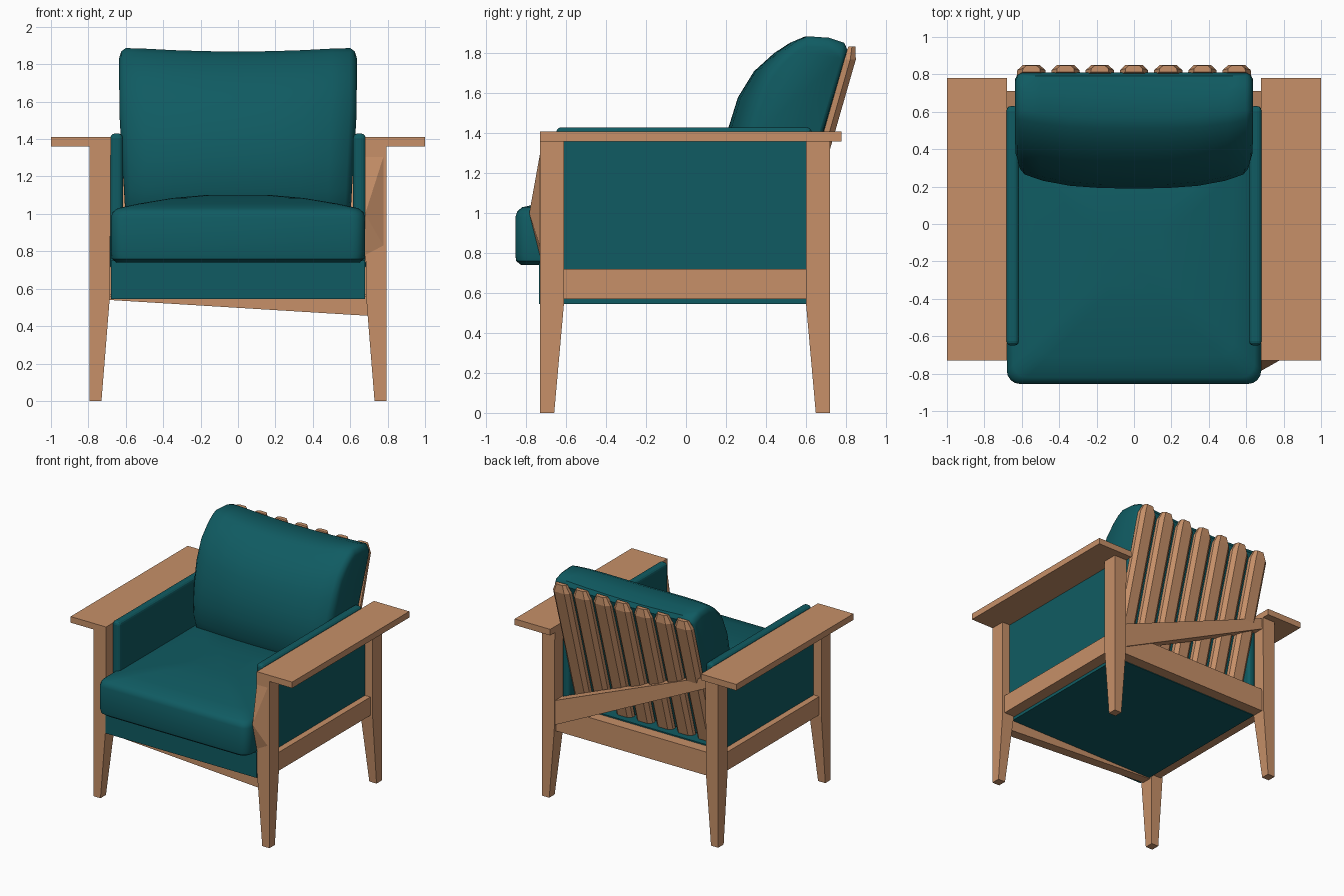
import bpy, bmesh, math

if "Cube" in bpy.data.objects:
    bpy.data.objects.remove(bpy.data.objects["Cube"])


def material(name, rgb):
    m = bpy.data.materials.new(name)
    m.diffuse_color = (*rgb, 1)
    m.use_nodes = True
    m.node_tree.nodes["Principled BSDF"].inputs["Base Color"].default_value = m.diffuse_color
    return m


WOOD = material("light_wood", (0.57, 0.28, 0.14))
TEAL = material("teal_fabric", (0.005, 0.105, 0.122))


def finish(name, bm, mat, smooth=None):
    bmesh.ops.recalc_face_normals(bm, faces=bm.faces)
    me = bpy.data.meshes.new(name)
    bm.to_mesh(me)
    bm.free()
    me.materials.append(mat)
    ob = bpy.data.objects.new(name, me)
    bpy.context.collection.objects.link(ob)
    if smooth:
        bpy.ops.object.select_all(action='DESELECT')
        ob.select_set(True)
        bpy.context.view_layer.objects.active = ob
        bpy.ops.object.shade_smooth_by_angle(angle=math.radians(smooth))
    return ob


def loft(name, rings, mat, smooth=None):
    """Skin a list of equal-length closed rings and cap both ends."""
    bm = bmesh.new()
    vs = [[bm.verts.new(p) for p in r] for r in rings]
    n = len(rings[0])
    for a, b in zip(vs, vs[1:]):
        for i in range(n):
            j = (i + 1) % n
            bm.faces.new((a[i], a[j], b[j], b[i]))
    bm.faces.new(vs[0])
    bm.faces.new(vs[-1])
    return finish(name, bm, mat, smooth)


def rect(x0, x1, y0, y1, z):
    return [(x0, y0, z), (x1, y0, z), (x1, y1, z), (x0, y1, z)]


def box(name, x, y, z, mat, bevel=0):
    ob = loft(name, [rect(*x, *y, z[0]), rect(*x, *y, z[1])], mat)
    if bevel:
        b = ob.modifiers.new("bevel", 'BEVEL')
        b.width, b.segments = bevel, 3
    return ob


def rounded(x, y0, y1, r, z):
    """Rounded rectangle ring, symmetric in x."""
    pts = []
    for k, (cx, cy) in enumerate([(x - r, y1 - r), (r - x, y1 - r),
                                  (r - x, y0 + r), (x - r, y0 + r)]):
        for i in range(5):
            a = math.radians(90 * k + 22.5 * i)
            pts.append((cx + r * math.cos(a), cy + r * math.sin(a), z))
    return pts


def hull(name, pts, mat):
    bm = bmesh.new()
    for p in pts:
        bm.verts.new(p)
    bmesh.ops.convex_hull(bm, input=bm.verts)
    return finish(name, bm, mat)


# Legs, arms, side rails and side panels on both sides
for s, side in ((-1, "left"), (1, "right")):
    for label, yf, yt in (("front", (-0.73, -0.66), (-0.73, -0.61)),
                          ("rear", (0.65, 0.72), (0.60, 0.72))):
        loft(f"{label}_leg_{side}",
             [rect(s * 0.73, s * 0.795, *yf, 0),
              rect(s * 0.685, s * 0.795, *yt, 0.56),
              rect(s * 0.68, s * 0.795, *yt, 1.37)], WOOD)
    box(f"armrest_{side}", (s * 0.68, s * 1.0), (-0.73, 0.78), (1.36, 1.41), WOOD)
    box(f"side_rail_{side}", (s * 0.68, s * 0.775), (-0.62, 0.61), (0.57, 0.72), WOOD)
    box(f"side_panel_{side}", (s * 0.66, s * 0.725), (-0.62, 0.61), (0.70, 1.36), TEAL)
    pad = box(f"arm_pad_{side}", (s * 0.615, s * 0.683), (-0.65, 0.63), (0.70, 1.43),
              TEAL, 0.025)

# Upholstered seat base and back rail
box("seat_base", (-0.68, 0.68), (-0.735, 0.61), (0.545, 0.75), TEAL)
box("back_rail", (-0.69, 0.69), (0.60, 0.70), (0.55, 0.74), WOOD)

# Sloping front rail, diagonal back brace and faceted front leg corner
hull("front_rail", [(x, y, z) for y in (-0.71, -0.63)
                    for x, z in ((-0.69, 0.56), (-0.69, 0.54), (0.70, 0.56), (0.70, 0.455))], WOOD)
hull("back_brace", [(x, y, z) for y in (0.62, 0.71)
                    for x, z in ((0.69, 0.60), (0.69, 0.80), (-0.69, 1.27), (-0.69, 1.36))], WOOD)
hull("front_leg_corner", [(0.68, -0.785, 1.0), (0.795, -0.72, 1.36), (0.68, -0.72, 1.36),
                          (0.795, -0.72, 0.80), (0.68, -0.72, 0.74)], WOOD)

# Domed seat cushion
loft("seat_cushion",
     [rounded(0.68 - d, -0.855 + d, 0.50 - d, 0.07, z) for d, z in
      ((0.03, 0.74), (0.005, 0.76), (0, 0.79), (0, 0.98), (0.01, 1.01), (0.035, 1.03),
       (0.15, 1.055), (0.33, 1.085), (0.5, 1.10))], TEAL, 40)


# Back cushion: side profile lofted across the width, thinner at the edges
def lean(z):
    return 0.695 + 0.285 * (z - 1.41)


PROFILE = [(0.50, 0.78), (0.27, 0.95), (0.20, 1.12), (0.19, 1.28), (0.21, 1.42),
           (0.26, 1.58), (0.34, 1.71), (0.44, 1.80), (0.51, 1.845), (0.57, 1.868),
           (0.70, 1.86), (0.79, 1.835), (0.81, 1.80)]


def back_ring(x, inset):
    t = abs(x) / 0.635
    ring = []
    for y, z in PROFILE:
        back = lean(z)
        y = back + (y - back) * (1 - 0.18 * t ** 3)
        if z > 1.7:
            z += 0.025 * t ** 2
        half = 0.635 if z > 1.6 else 0.635 - 0.025 * (1.6 - z) / 0.5
        cy, cz = lean(1.35) - 0.18, 1.35
        d = math.hypot(y - cy, z - cz)
        k = 1 - inset / d
        ring.append((x * half / 0.635, cy + (y - cy) * k, cz + (z - cz) * k))
    return ring


loft("back_cushion",
     [back_ring(x, i) for x, i in
      ((-0.635, 0.06), (-0.625, 0.025), (-0.60, 0.004), (-0.5, 0), (-0.35, 0), (-0.18, 0), (0, 0),
       (0.18, 0), (0.35, 0), (0.5, 0), (0.60, 0.004), (0.625, 0.025), (0.635, 0.06))], TEAL, 40)


# Seven leaning back slats with chamfered rear faces
def slat_ring(cx, z, k, dy=0):
    return [(cx + k * x, lean(z) + y * k + dy, z) for x, y in
            ((-0.078, -0.005), (0.078, -0.005), (0.075, 0.025),
             (0.045, 0.053), (-0.045, 0.053), (-0.075, 0.025))]


for i in range(-3, 4):
    loft(f"back_slat_{i + 4}",
         [slat_ring(i * 0.183, 0.70, 0.95), slat_ring(i * 0.183, 1.77, 1),
          slat_ring(i * 0.183, 1.835, 0.6)], WOOD)
